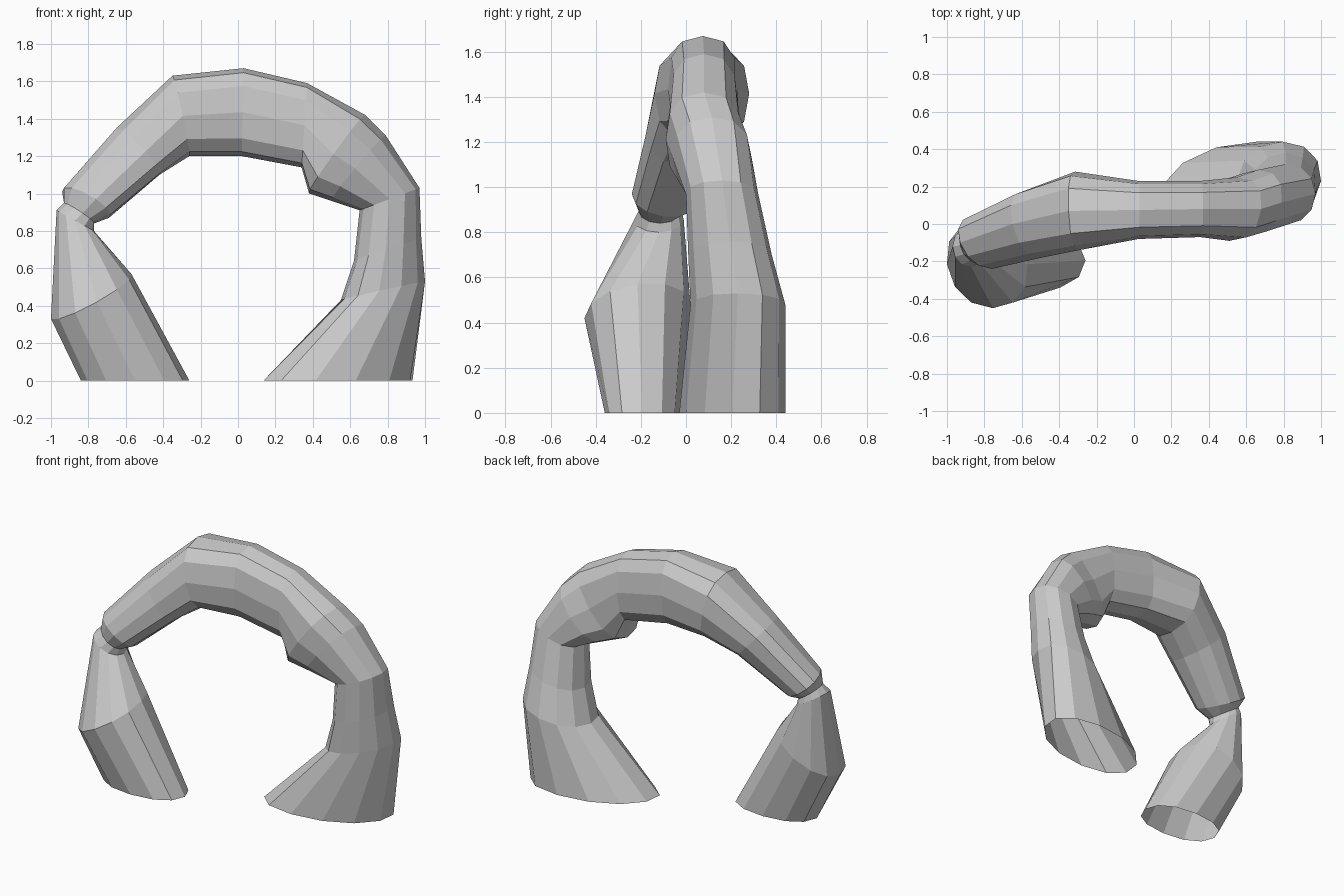
import bpy, bmesh, math
from mathutils import Vector

if "Cube" in bpy.data.objects:
    bpy.data.objects.remove(bpy.data.objects["Cube"])

SIDES = 12


def soft(v, p):
    """Signed power: p below 1 makes the cross-section boxier."""
    return math.copysign(abs(v) ** p, v) if abs(v) > 1e-6 else 0.0


def tube(name, rings):
    """Loft an open tube. Ring = outer (x, z), inner (x, z), y range, side skew (x, z), power."""
    bm = bmesh.new()
    loops = []
    for (ox, oz), (ix, iz), (y0, y1), (sx, sz), p in rings:
        mid = Vector(((ox + ix) / 2, (y0 + y1) / 2, (oz + iz) / 2))
        a = Vector(((ox - ix) / 2, 0, (oz - iz) / 2))
        b = Vector((sx, (y1 - y0) / 2, sz))
        loops.append([bm.verts.new(mid + a * soft(math.cos(t), p) + b * soft(math.sin(t), p))
                      for t in (2 * math.pi * k / SIDES for k in range(SIDES))])
    for lo, hi in zip(loops, loops[1:]):
        for k in range(SIDES):
            n = (k + 1) % SIDES
            bm.faces.new((lo[k], lo[n], hi[n], hi[k]))
    bmesh.ops.recalc_face_normals(bm, faces=bm.faces)
    mesh = bpy.data.meshes.new(name)
    bm.to_mesh(mesh)
    bm.free()
    obj = bpy.data.objects.new(name, mesh)
    bpy.context.collection.objects.link(obj)
    return obj


# left leg: flared open foot tapering up to the pinched neck
neck_low = ((-.97, .91), (-.77, .80), (-.23, -.01), (0, 0), 1)
neck_mid = ((-.93, .95), (-.77, .84), (-.21, -.02), (-.02, 0), 1)
arch_start = ((-.93, 1.03), (-.69, .87), (-.24, .04), (-.05, -.02), .95)
tube("left_leg", [
    ((-.84, 0), (-.26, 0), (-.36, -.03), (0, 0), .9),
    ((-1.0, .33), (-.57, .57), (-.45, .02), (-.03, .03), .95),
    neck_low,
])
tube("neck", [neck_low, neck_mid, arch_start])

# arch: faceted beam with a bulging elbow over the right leg
leg_top = ((.97, 1.03), (.65, .91), (0, .32), (0, 0), .95)
tube("arch", [
    arch_start,
    ((-.65, 1.35), (-.42, 1.10), (-.18, .18), (-.04, 0), .85),
    ((-.35, 1.63), (-.26, 1.20), (-.14, .28), (-.01, 0), .8),
    ((.03, 1.67), (.02, 1.20), (-.08, .23), (0, 0), .75),
    ((.37, 1.59), (.34, 1.14), (-.07, .23), (0, 0), .75),
    ((.68, 1.42), (.38, 1.00), (-.09, .25), (.02, 0), .8),
    ((.79, 1.31), (.50, .96), (-.06, .29), (.02, 0), .85),
    leg_top,
])

# right leg: column flaring inwards to an open foot
tube("right_leg", [
    leg_top,
    ((.98, .76), (.62, .64), (.01, .38), (.01, 0), .95),
    ((1.0, .53), (.55, .43), (.02, .44), (.02, 0), .95),
    ((.92, 0), (.15, 0), (-.03, .44), (.12, 0), .95),
])
